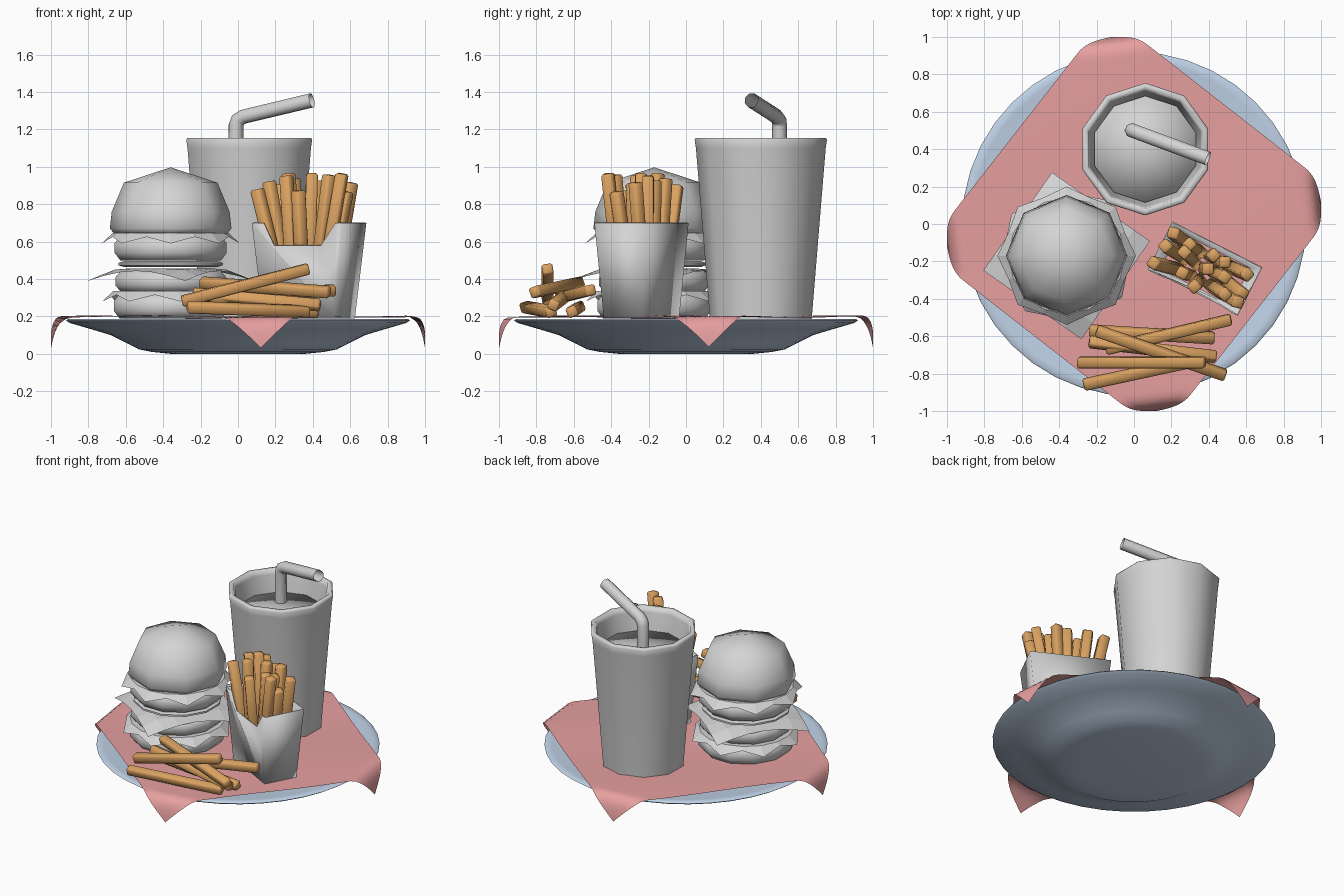
import bpy, bmesh, math, random
from mathutils import Vector, Matrix

random.seed(4)
cube = bpy.data.objects.get("Cube")
if cube:
    bpy.data.objects.remove(cube, do_unlink=True)


def material(name, rgb):
    m = bpy.data.materials.new(name)
    m.use_nodes = True
    m.diffuse_color = (*rgb, 1)
    m.node_tree.nodes["Principled BSDF"].inputs["Base Color"].default_value = (*rgb, 1)
    return m


GREY = material("plain grey", (0.66, 0.66, 0.66))
BLUE = material("pale blue", (0.54, 0.66, 0.82))
PINK = material("cloth pink", (0.8, 0.35, 0.35))
GOLD = material("fried gold", (0.7, 0.36, 0.12))


def smooth(ob, angle):
    bpy.ops.object.select_all(action='DESELECT')
    ob.select_set(True)
    bpy.context.view_layer.objects.active = ob
    bpy.ops.object.shade_smooth_by_angle(angle=math.radians(angle))


def finish(name, bm, mat, angle=None):
    """Turn a bmesh into an object, optionally smooth below an angle."""
    bmesh.ops.recalc_face_normals(bm, faces=bm.faces)
    me = bpy.data.meshes.new(name)
    bm.to_mesh(me)
    bm.free()
    me.materials.append(mat)
    ob = bpy.data.objects.new(name, me)
    bpy.context.collection.objects.link(ob)
    if angle:
        smooth(ob, angle)
    return ob


def lathe(name, profile, sides, centre, mat, turn=0, angle=60):
    """Spin an (r, z) profile around a vertical axis."""
    bm = bmesh.new()
    rings = []
    for r, z in profile:
        n = sides if r > 0 else 1
        ring = []
        for i in range(n):
            a = math.radians(turn) + math.tau * i / sides
            ring.append(bm.verts.new((centre[0] + r * math.cos(a), centre[1] + r * math.sin(a), z)))
        rings.append(ring)
    for low, high in zip(rings, rings[1:]):
        for i in range(sides):
            j = (i + 1) % sides
            quad = [low[i % len(low)], low[j % len(low)], high[j % len(high)], high[i % len(high)]]
            bm.faces.new(list(dict.fromkeys(quad)))
    return finish(name, bm, mat, angle)


def fry(name, start, end, width=0.058):
    """Square stick between two points with softened edges."""
    a, b = Vector(start), Vector(end)
    axis = b - a
    bm = bmesh.new()
    bmesh.ops.create_cube(bm, size=1)
    bmesh.ops.scale(bm, vec=(width, width, axis.length), verts=bm.verts)
    bmesh.ops.bevel(bm, geom=bm.edges[:], offset=0.009, segments=1, affect='EDGES')
    spin = Matrix.Rotation(random.uniform(-0.4, 0.4), 4, 'Z')
    turn = axis.to_track_quat('Z', 'Y').to_matrix().to_4x4()
    bm.transform(Matrix.Translation((a + b) / 2) @ turn @ spin)
    return finish(name, bm, GOLD, 50)


# Plate
lathe("plate", [(0, 0), (0.36, 0), (0.46, 0.01), (0.53, 0.024), (0.6, 0.06), (0.68, 0.1), (0.78, 0.13),
                (0.9, 0.165), (0.92, 0.178), (0.91, 0.187), (0.87, 0.184), (0.62, 0.155), (0, 0.155)],
      40, (0, 0), BLUE)

# Napkin with corners hanging over the rim
FOLD, REACH = 0.945, 0.065
bm = bmesh.new()
bmesh.ops.create_grid(bm, x_segments=40, y_segments=40, size=0.8)
for v in bm.verts:
    x, y = v.co.x, v.co.y
    s = (abs(x) + abs(y)) / math.sqrt(2)
    z = 0.199 + 0.006 * math.sin(5 * x + 2 * y) * math.cos(4 * y - x)
    over = s - FOLD
    if over > 0:
        pull = (over - REACH * (1 - math.exp(-over / REACH))) / math.sqrt(2)
        x -= math.copysign(pull, x)
        y -= math.copysign(pull, y)
        z -= 0.165 * (over / 0.186) ** 1.15
    v.co = (x, y, z)
bm.transform(Matrix.Rotation(math.radians(-38), 4, 'Z'))
finish("napkin", bm, PINK, 60)

# Drink cup and its filling
CUP = (0.06, 0.4)
lathe("cup", [(0, 0.185), (0.272, 0.185), (0.347, 1.1), (0.354, 1.145), (0.347, 1.155), (0.32, 1.155),
              (0.31, 1.12), (0.28, 0.94)], 10, CUP, GREY, 18, 80)
lathe("drink", [(0, 0.94), (0.285, 0.94), (0.285, 1.0), (0, 1.012)], 10, CUP, GREY, 18, 100)

# Bent straw
path = [(-0.01, 0.5, 1.0), (-0.01, 0.5, 1.22), (0, 0.497, 1.25), (0.03, 0.485, 1.268), (0.395, 0.35, 1.355)]
curve = bpy.data.curves.new("straw", 'CURVE')
curve.dimensions = '3D'
curve.bevel_depth = 0.04
curve.bevel_resolution = 2
spline = curve.splines.new('POLY')
spline.points.add(len(path) - 1)
for p, co in zip(spline.points, path):
    p.co = (*co, 1)
curve.materials.append(GREY)
straw = bpy.data.objects.new("straw", curve)
bpy.context.collection.objects.link(straw)
bpy.ops.object.select_all(action='DESELECT')
straw.select_set(True)
bpy.context.view_layer.objects.active = straw
bpy.ops.object.convert(target='MESH')
smooth(straw, 60)

# Burger layers
BURGER = (-0.36, -0.17)


def slab(name, low, high, r):
    h = high - low
    lathe(name, [(0, low), (r * 0.9, low), (r, low + h * 0.3), (r, low + h * 0.7), (r * 0.9, high), (0, high)],
          12, BURGER, GREY, 15)


slab("bottom_bun", 0.19, 0.32, 0.315)
slab("lower_patty", 0.33, 0.445, 0.305)
slab("middle_slice", 0.465, 0.495, 0.29)
slab("upper_patty", 0.5, 0.63, 0.31)
lathe("top_bun", [(0, 0.64), (0.3, 0.64), (0.325, 0.67), (0.315, 0.76), (0.25, 0.915), (0, 0.997)],
      8, BURGER, GREY, 0, 80)

# Ruffled leaves: points alternate up and down around the rim
for name, top, turn in (("lower_leaf", 0.335, 8), ("upper_leaf", 0.645, 0)):
    bm = bmesh.new()
    hub = bm.verts.new((*BURGER, top))
    inner, rim = [], []
    for i in range(16):
        a = math.radians(turn) + math.tau * i / 16
        d = Vector((math.cos(a), math.sin(a), 0))
        c = Vector((*BURGER, top))
        inner.append(bm.verts.new(c + d * 0.31))
        drop = 0.055 if i % 2 == 0 else 0.02
        rim.append(bm.verts.new(c + d * (0.37 if i % 2 == 0 else 0.335) - Vector((0, 0, drop))))
    for i in range(16):
        j = (i + 1) % 16
        bm.faces.new((hub, inner[i], inner[j]))
        bm.faces.new((inner[i], rim[i], rim[j], inner[j]))
    finish(name, bm, GREY)

# Square cheese sheet with drooping corners
bm = bmesh.new()
bmesh.ops.create_grid(bm, x_segments=6, y_segments=6, size=0.32)
for v in bm.verts:
    v.co.z = 0.455 - 0.065 * max(0, (v.co.length - 0.29) / 0.16)
bm.transform(Matrix.Translation((*BURGER, 0)) @ Matrix.Rotation(math.radians(55), 4, 'Z'))
finish("cheese_sheet", bm, GREY)

# Fry box: tapered, with a scooped front panel
BOX = Matrix.Translation((0.38, -0.238, 0)) @ Matrix.Rotation(math.radians(-27), 4, 'Z')
TOP, LOW = 0.7, 0.19


def box_point(u, v, z):
    k = 0.8 + 0.2 * (z - LOW) / (TOP - LOW)
    return BOX @ Vector((u * 0.27 * k, v * 0.145 * k, z))


bm = bmesh.new()
low = [bm.verts.new(box_point(u, v, LOW)) for u, v in ((-1, -1), (1, -1), (1, 1), (-1, 1))]
high = [bm.verts.new(box_point(u, v, TOP)) for u, v in ((-1, -1), (1, -1), (1, 1), (-1, 1))]
scoop = [bm.verts.new(box_point(u, -1, z)) for u, z in ((0.86, TOP), (0.55, 0.58), (-0.55, 0.58), (-0.74, TOP))]
bm.faces.new(low)
bm.faces.new([low[0], low[1], high[1]] + scoop + [high[0]])
for i in (1, 2, 3):
    j = (i + 1) % 4
    bm.faces.new((low[i], low[j], high[j], high[i]))
box = finish("fry_box", bm, GREY, 100)
wall = box.modifiers.new("wall", 'SOLIDIFY')
wall.thickness = 0.008

# Fries standing in the box, leaning out at varied angles
for row in (-1, 0, 1):
    for col in range(5):
        u = -0.8 + col * 0.4 + random.uniform(-0.08, 0.08)
        start = box_point(u * 0.6, row * 0.55, 0.3)
        tip = box_point(u + random.uniform(-0.08, 0.1), row * 0.6 + random.uniform(-0.2, 0.2),
                        random.uniform(0.86, 0.98))
        fry("standing_fry", start, tip, 0.062)

# Fries lying on the napkin
for start, end in (
    ((-0.3, -0.74, 0.28), (0.38, -0.74, 0.455)),
    ((-0.27, -0.86, 0.25), (0.38, -0.72, 0.225)),
    ((-0.2, -0.57, 0.38), (0.49, -0.81, 0.33)),
    ((-0.15, -0.67, 0.3), (0.52, -0.51, 0.34)),
    ((-0.24, -0.57, 0.25), (0.43, -0.61, 0.225)),
    ((-0.24, -0.63, 0.32), (0.44, -0.71, 0.26)),
):
    fry("loose_fry", start, end)
